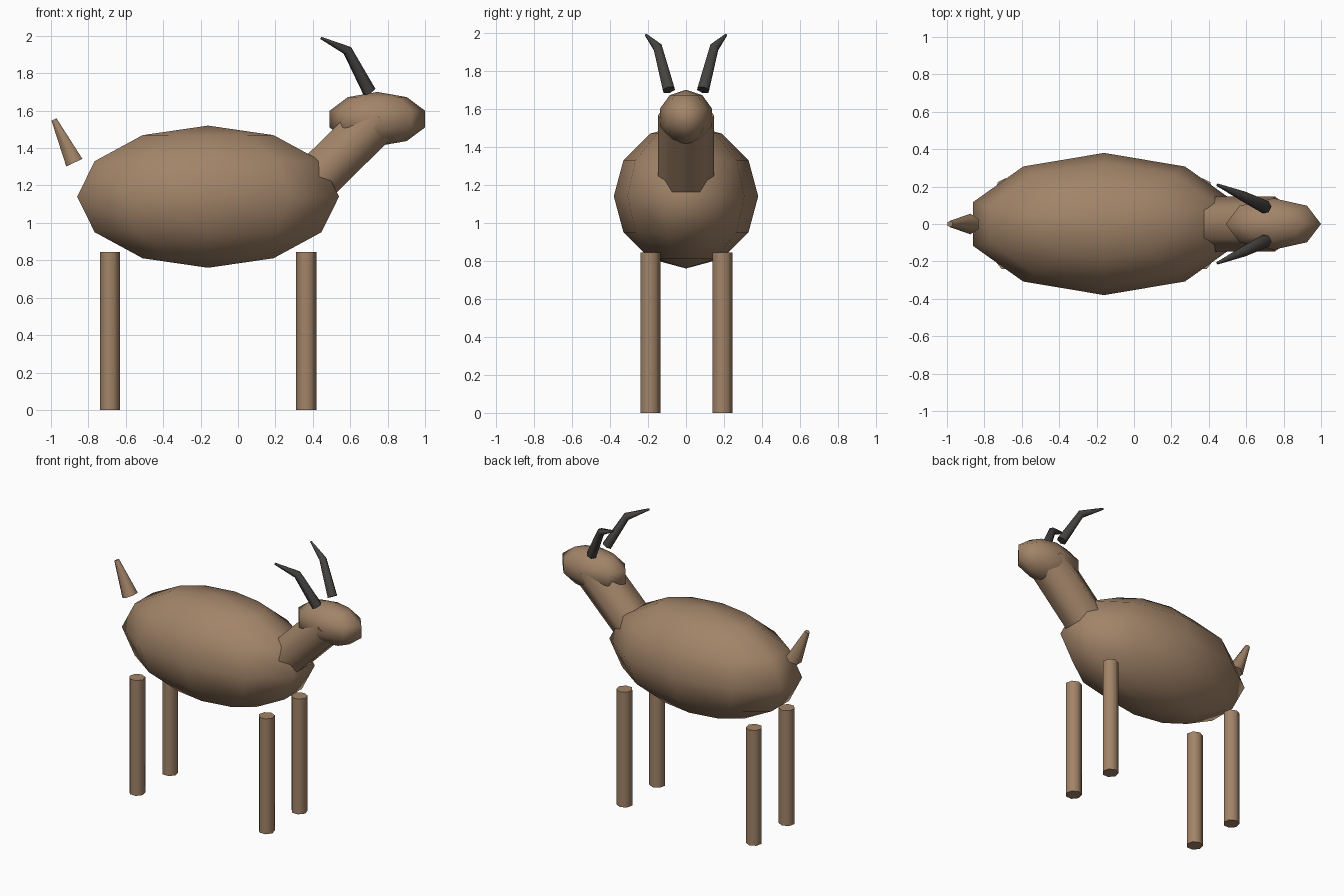
import bpy, bmesh, math
from mathutils import Matrix, Vector

if "Cube" in bpy.data.objects:
    bpy.data.objects.remove(bpy.data.objects["Cube"])


def material(name, color):
    m = bpy.data.materials.new(name)
    m.diffuse_color = (*color, 1)
    m.use_nodes = True
    m.node_tree.nodes["Principled BSDF"].inputs["Base Color"].default_value = m.diffuse_color
    return m


HIDE = material("brown_hide", (0.36, 0.23, 0.14))
HORN = material("dark_horn", (0.06, 0.057, 0.052))


def smooth(ob, angle=65):
    bpy.ops.object.select_all(action='DESELECT')
    ob.select_set(True)
    bpy.context.view_layer.objects.active = ob
    bpy.ops.object.shade_smooth_by_angle(angle=math.radians(angle))


def finish(name, bm, mat):
    me = bpy.data.meshes.new(name)
    bm.to_mesh(me)
    bm.free()
    me.materials.append(mat)
    ob = bpy.data.objects.new(name, me)
    bpy.context.collection.objects.link(ob)
    smooth(ob)
    return ob


def ellipsoid(name, center, radii, segments, rings):
    bm = bmesh.new()
    bmesh.ops.create_uvsphere(bm, u_segments=segments, v_segments=rings, radius=1,
                              matrix=Matrix.LocRotScale(Vector(center), None, Vector(radii)))
    return finish(name, bm, HIDE)


def tube(name, start, end, r1, r2, sides):
    a, b = Vector(start), Vector(end)
    turn = Vector((0, 0, 1)).rotation_difference(b - a)
    bm = bmesh.new()
    bmesh.ops.create_cone(bm, cap_ends=True, segments=sides, radius1=r1, radius2=r2,
                          depth=(b - a).length,
                          matrix=Matrix.LocRotScale((a + b) / 2, turn, None))
    return finish(name, bm, HIDE)


def horn(name, points):
    cu = bpy.data.curves.new(name, 'CURVE')
    cu.dimensions = '3D'
    cu.bevel_depth = 1
    cu.bevel_resolution = 1
    cu.use_fill_caps = True
    sp = cu.splines.new('POLY')
    sp.points.add(len(points) - 1)
    for p, (x, y, z, r) in zip(sp.points, points):
        p.co = (x, y, z, 1)
        p.radius = r
    ob = bpy.data.objects.new(name, cu)
    bpy.context.collection.objects.link(ob)
    cu.materials.append(HORN)
    bpy.ops.object.select_all(action='DESELECT')
    ob.select_set(True)
    bpy.context.view_layer.objects.active = ob
    bpy.ops.object.convert(target='MESH')
    smooth(bpy.context.view_layer.objects.active)


# Body and head
ellipsoid("body", (-0.16, 0, 1.14), (0.736, 0.38, 0.38), 10, 6)
ellipsoid("head", (0.745, 0, 1.555), (0.268, 0.145, 0.145), 8, 5)

# Neck and tail
tube("neck", (0.35, 0, 1.165), (0.755, 0, 1.567), 0.147, 0.147, 6)
tube("tail", (-0.875, 0, 1.322), (-0.984, 0, 1.553), 0.055, 0.017, 6)

# Legs and horns, one of each per side
for side, s in (("right", -1), ("left", 1)):
    for end, x in (("rear", -0.685), ("front", 0.365)):
        tube(f"{end}_leg_{side}", (x, 0.19 * s, 0), (x, 0.19 * s, 0.845), 0.055, 0.055, 7)
    horn(f"horn_{side}", [(0.703, 0.09 * s, 1.70, 0.036),
                          (0.585, 0.148 * s, 1.922, 0.027),
                          (0.445, 0.21 * s, 1.988, 0.007)])
